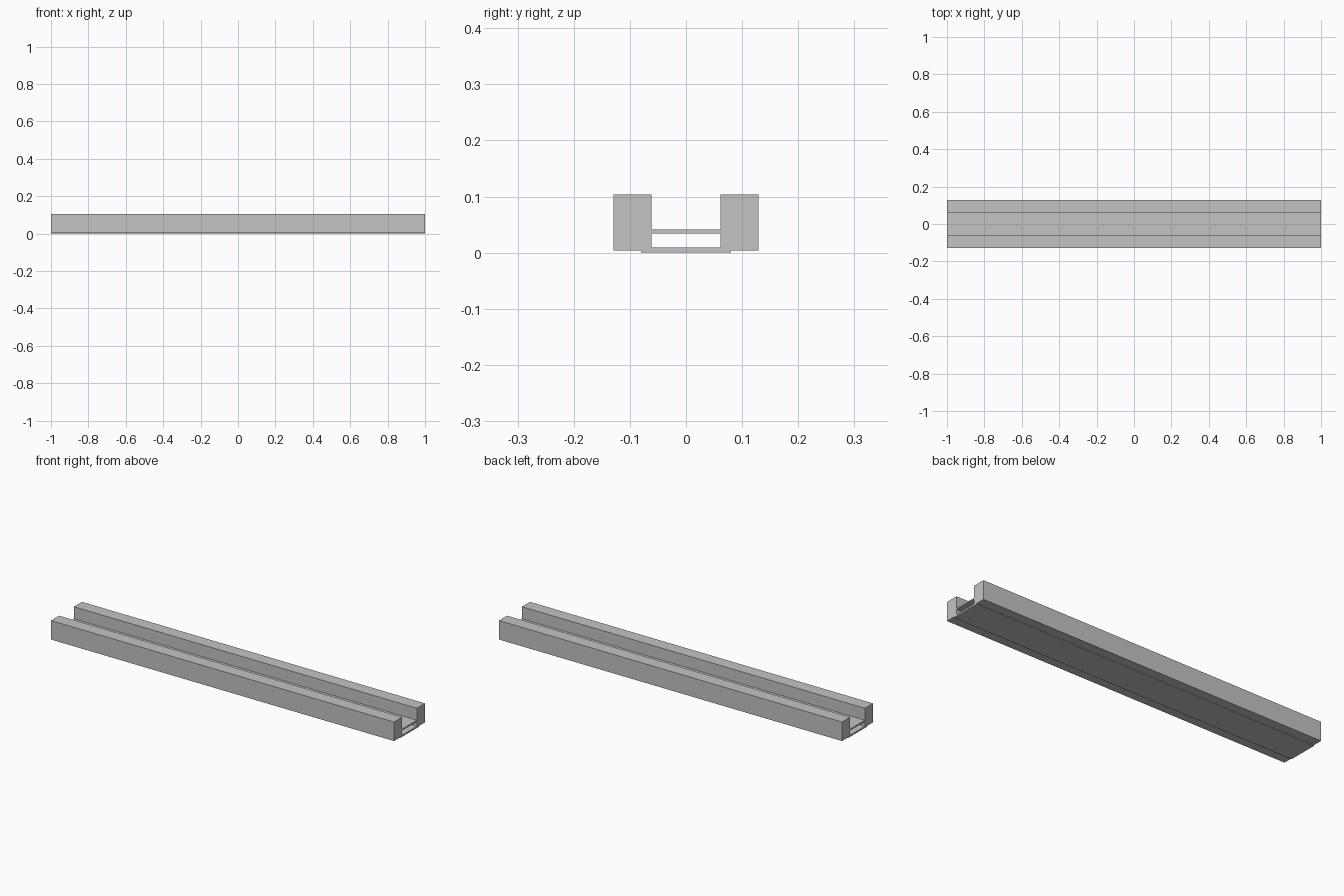
import bpy
import bmesh

if "Cube" in bpy.data.objects:
    bpy.data.objects.remove(bpy.data.objects["Cube"])

LENGTH = 2.0

grey = bpy.data.materials.new("light grey")
grey.diffuse_color = (0.55, 0.55, 0.55, 1)
grey.use_nodes = True
grey.node_tree.nodes["Principled BSDF"].inputs["Base Color"].default_value = grey.diffuse_color


def extrude_profile(name, profile):
    """Extrude a closed (y, z) outline along the full length in x."""
    bm = bmesh.new()
    face = bm.faces.new([bm.verts.new((-LENGTH / 2, y, z)) for y, z in profile])
    result = bmesh.ops.extrude_face_region(bm, geom=[face])
    moved = [v for v in result["geom"] if isinstance(v, bmesh.types.BMVert)]
    bmesh.ops.translate(bm, verts=moved, vec=(LENGTH, 0, 0))
    bmesh.ops.recalc_face_normals(bm, faces=bm.faces)
    mesh = bpy.data.meshes.new(name)
    bm.to_mesh(mesh)
    bm.free()
    mesh.materials.append(grey)
    obj = bpy.data.objects.new(name, mesh)
    bpy.context.collection.objects.link(obj)
    return obj


def rectangle(y0, y1, z0, z1):
    return [(y0, z0), (y1, z0), (y1, z1), (y0, z1)]


INNER, OUTER = 0.0615, 0.129

# Two tall side rails
for name, side in (("front_rail", -1), ("back_rail", 1)):
    extrude_profile(name, rectangle(side * INNER, side * OUTER, 0.004, 0.104))

# Thin shelf spanning the channel
extrude_profile("channel_shelf", rectangle(-INNER, INNER, 0.034, 0.041))

# Base plate: wide flange under the rails, raised between them
extrude_profile("base_plate", [
    (-0.08, 0.0), (0.08, 0.0), (0.08, 0.004), (INNER, 0.004),
    (INNER, 0.009), (-INNER, 0.009), (-INNER, 0.004), (-0.08, 0.004),
])
